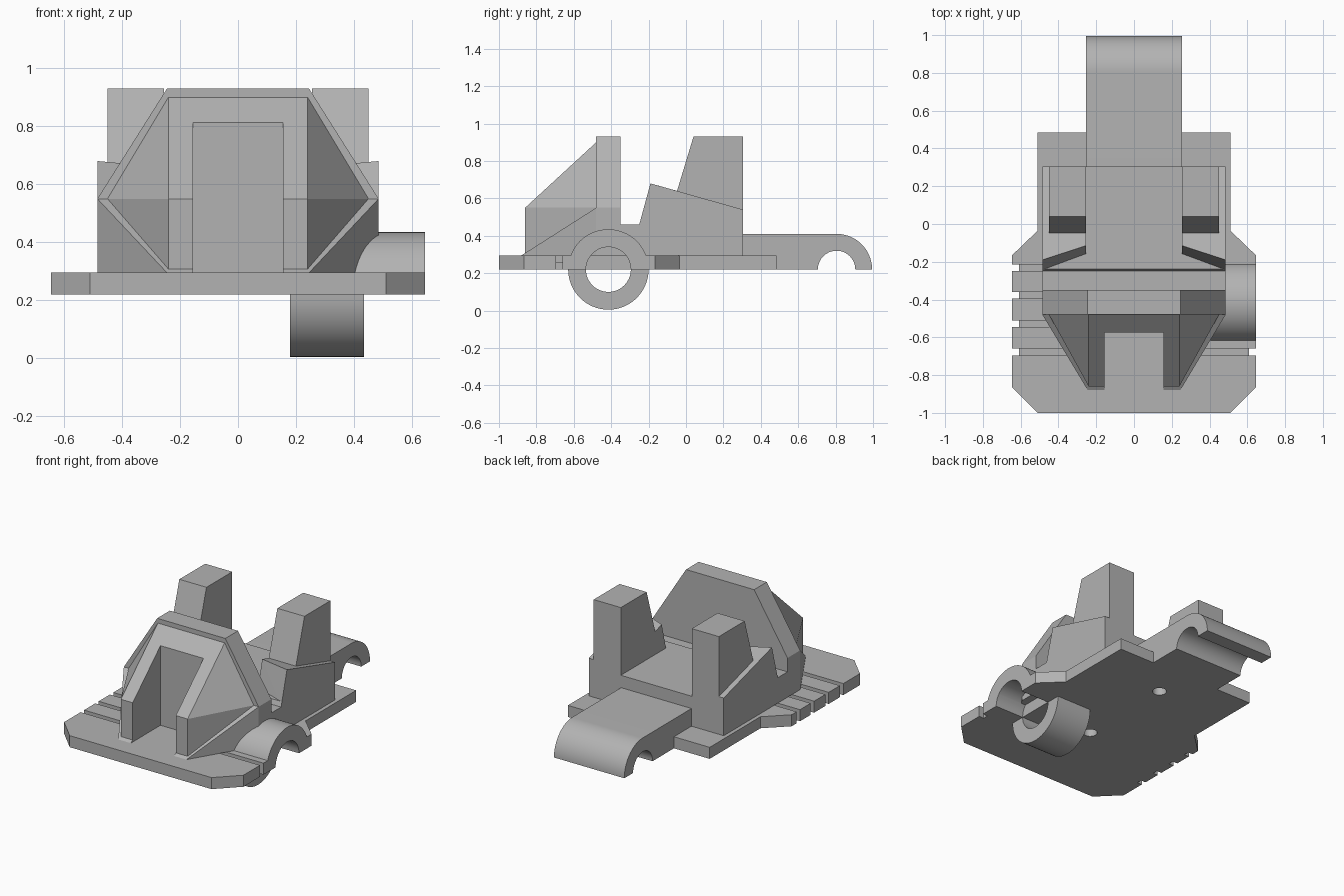
import bpy, bmesh, math
from mathutils import Vector

if "Cube" in bpy.data.objects:
    bpy.data.objects.remove(bpy.data.objects["Cube"], do_unlink=True)

GREY = (0.45, 0.45, 0.45, 1)
grey = bpy.data.materials.new("plain_grey")
grey.use_nodes = True
grey.diffuse_color = GREY
grey.node_tree.nodes["Principled BSDF"].inputs["Base Color"].default_value = GREY


def finish(name, bm):
    bmesh.ops.recalc_face_normals(bm, faces=bm.faces)
    mesh = bpy.data.meshes.new(name)
    bm.to_mesh(mesh)
    bm.free()
    mesh.materials.append(grey)
    obj = bpy.data.objects.new(name, mesh)
    bpy.context.collection.objects.link(obj)
    return obj


def prism(name, axis, pts, a, b):
    """Extrude a 2D profile along one axis from a to b."""
    place = {"x": lambda p, t: (t, p[0], p[1]),
             "y": lambda p, t: (p[0], t, p[1]),
             "z": lambda p, t: (p[0], p[1], t)}[axis]
    bm = bmesh.new()
    face = bm.faces.new([bm.verts.new(place(p, a)) for p in pts])
    ext = bmesh.ops.extrude_face_region(bm, geom=[face])
    moved = [v for v in ext["geom"] if isinstance(v, bmesh.types.BMVert)]
    bmesh.ops.translate(bm, verts=moved, vec=Vector(place((0, 0), b - a)))
    return finish(name, bm)


def hull(name, pts):
    bm = bmesh.new()
    for p in pts:
        bm.verts.new(p)
    bmesh.ops.convex_hull(bm, input=bm.verts)
    bmesh.ops.dissolve_limit(bm, angle_limit=0.01, verts=bm.verts, edges=bm.edges)
    return finish(name, bm)


def box(name, x0, x1, y0, y1, z0, z1):
    return prism(name, "z", [(x0, y0), (x1, y0), (x1, y1), (x0, y1)], z0, z1)


def arc(cx, cy, r, start, end, n=32):
    steps = [math.radians(start + (end - start) * i / n) for i in range(n + 1)]
    return [(cx + r * math.cos(t), cy + r * math.sin(t)) for t in steps]


def cut(obj, cutter):
    mod = obj.modifiers.new("cut", "BOOLEAN")
    mod.operation, mod.solver, mod.object = "DIFFERENCE", "EXACT", cutter
    with bpy.context.temp_override(object=obj, active_object=obj):
        bpy.ops.object.modifier_apply(modifier=mod.name)
    bpy.data.objects.remove(cutter, do_unlink=True)


def smooth(obj):
    bpy.ops.object.select_all(action="DESELECT")
    obj.select_set(True)
    bpy.context.view_layer.objects.active = obj
    bpy.ops.object.shade_smooth_by_angle(angle=math.radians(30))


def both(pts):
    return [(s * x, y, z) for s in (-1, 1) for x, y, z in pts]


BOTTOM, DECK = 0.22, 0.295
HUB_Y, HUB_R, BORE_R = -0.415, 0.215, 0.12

# Base plate with chamfered corners
half = [(0.51, -1), (0.645, -0.865), (0.645, -0.165), (0.51, -0.035), (0.51, 0.485)]
plate = prism("base_plate", "z", half + [(-x, y) for x, y in reversed(half)], BOTTOM, DECK)

# Grooves wrapping over the plate edges
for side, y in [(-1, -0.695), (-1, -0.545), (-1, -0.395), (-1, -0.25), (1, -0.695)]:
    profile = [(side * x, z) for x, z in
               [(0.3, 0.4), (0.3, 0.26), (0.61, 0.26), (0.61, 0.1), (0.8, 0.1), (0.8, 0.4)]]
    cut(plate, prism("groove_cutter", "y", profile, y, y + 0.035))

# Screw holes in the underside
for y in (HUB_Y, 0.24):
    cut(plate, prism("hole_cutter", "z", arc(0, y, 0.043, 0, 345, 23), 0.1, 0.4))

# Hinge: upper half ring outside, lower half ring further in
cut(plate, prism("bore_cutter", "x", arc(HUB_Y, BOTTOM, BORE_R, 0, 350, 35), 0.435, 0.8))
upper = arc(HUB_Y, BOTTOM, HUB_R, 0, 180) + arc(HUB_Y, BOTTOM, BORE_R, 180, 0)
lower = arc(HUB_Y, BOTTOM, HUB_R, 180, 360) + arc(HUB_Y, BOTTOM, BORE_R, 360, 180)
smooth(plate)
smooth(prism("hinge_upper", "x", upper, 0.36, 0.645))
smooth(prism("hinge_lower", "x", lower, 0.18, 0.435))

# Rear arm ending in a hook
arm = ([(0.3, BOTTOM), (0.3, 0.41)] + arc(0.805, BOTTOM, 0.19, 90, 0)
       + arc(0.805, BOTTOM, 0.1, 0, 180))
smooth(prism("rear_arm", "x", arm, -0.253, 0.253))

# Cab floor
floor = [(-0.35, DECK), (-0.35, 0.46), (-0.25, 0.46), (-0.238, 0.49),
         (0.305, 0.49), (0.305, DECK)]
prism("cab_floor", "x", floor, -0.485, 0.485)

# Side blocks with angled fronts, and the posts on them
post = [(-0.06, 0.6), (0.04, 0.93), (0.305, 0.93), (0.305, 0.4)]
for s, label in ((1, "left"), (-1, "right")):
    outer = [(-0.25, DECK), (-0.25, 0.46), (-0.19, 0.68), (0.305, 0.54), (0.305, DECK)]
    inner = [(-0.165, DECK), (-0.165, 0.46), (-0.115, 0.659), (0.305, 0.54), (0.305, DECK)]
    hull(label + "_side_block", [(s * 0.485, y, z) for y, z in outer]
         + [(s * 0.255, y, z) for y, z in inner])
    prism(label + "_post", "x", post, s * 0.255, s * 0.45)

# Upright shield
shield = [(0.485, DECK), (0.485, 0.55), (0.245, 0.93)]
prism("shield", "y", shield + [(-x, z) for x, z in reversed(shield)], -0.48, -0.35)

# Low wedge skirt and faceted nose, with an open slot through both
skirt = hull("nose_skirt", both([(0.485, -0.48, 0.55), (0.485, -0.48, DECK),
                                 (0.245, -0.88, DECK)]))
nose = hull("nose", both([(0.24, -0.86, 0.55), (0.24, -0.86, DECK), (0.45, -0.48, 0.55),
                          (0.24, -0.48, 0.9), (0.24, -0.48, DECK)]))
for part in (skirt, nose):
    cut(part, box("slot_cutter", -0.155, 0.155, -1.1, -0.575, 0.2, 1.1))
